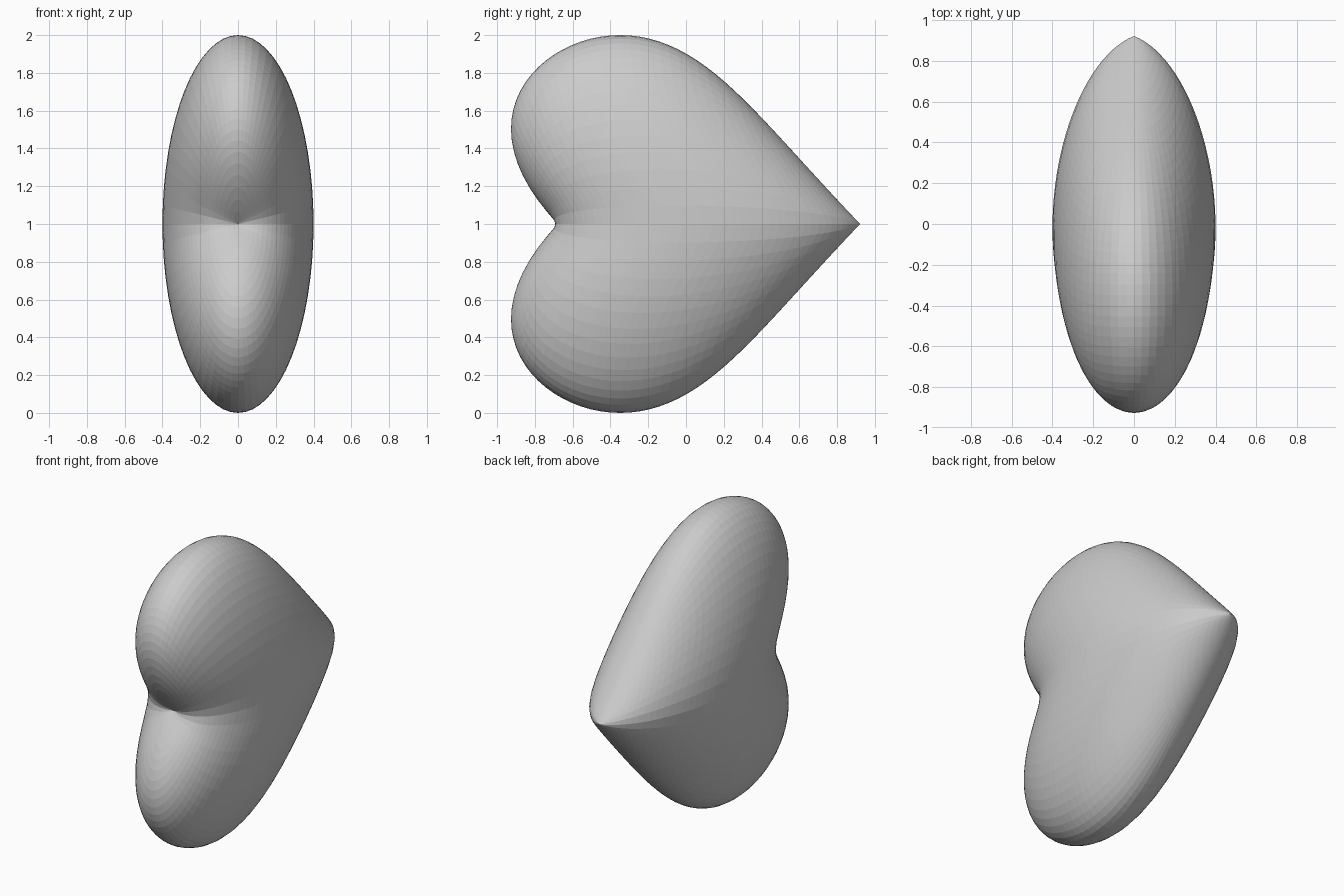
import bpy, bmesh
from math import sqrt, radians
from mathutils import Matrix

if "Cube" in bpy.data.objects:
    bpy.data.objects.remove(bpy.data.objects["Cube"])

# Unit sphere with its poles along y (tip and notch)
bm = bmesh.new()
bmesh.ops.create_uvsphere(bm, u_segments=64, v_segments=48, radius=1,
                          matrix=Matrix.Rotation(radians(90), 4, 'X'))

# Flatten in x, and sweep the upper and lower lobes forward to form the heart
for v in bm.verts:
    x, y, z = v.co
    d = sqrt(z * z + (0.16 * x) ** 2)
    v.co = (0.4 * x, 0.1215 + 0.80 * y - 0.95 * d + 0.48 * d * d, z + 1)

bmesh.ops.recalc_face_normals(bm, faces=bm.faces)
mesh = bpy.data.meshes.new("heart")
bm.to_mesh(mesh)
bm.free()
bpy.context.collection.objects.link(bpy.data.objects.new("heart", mesh))
